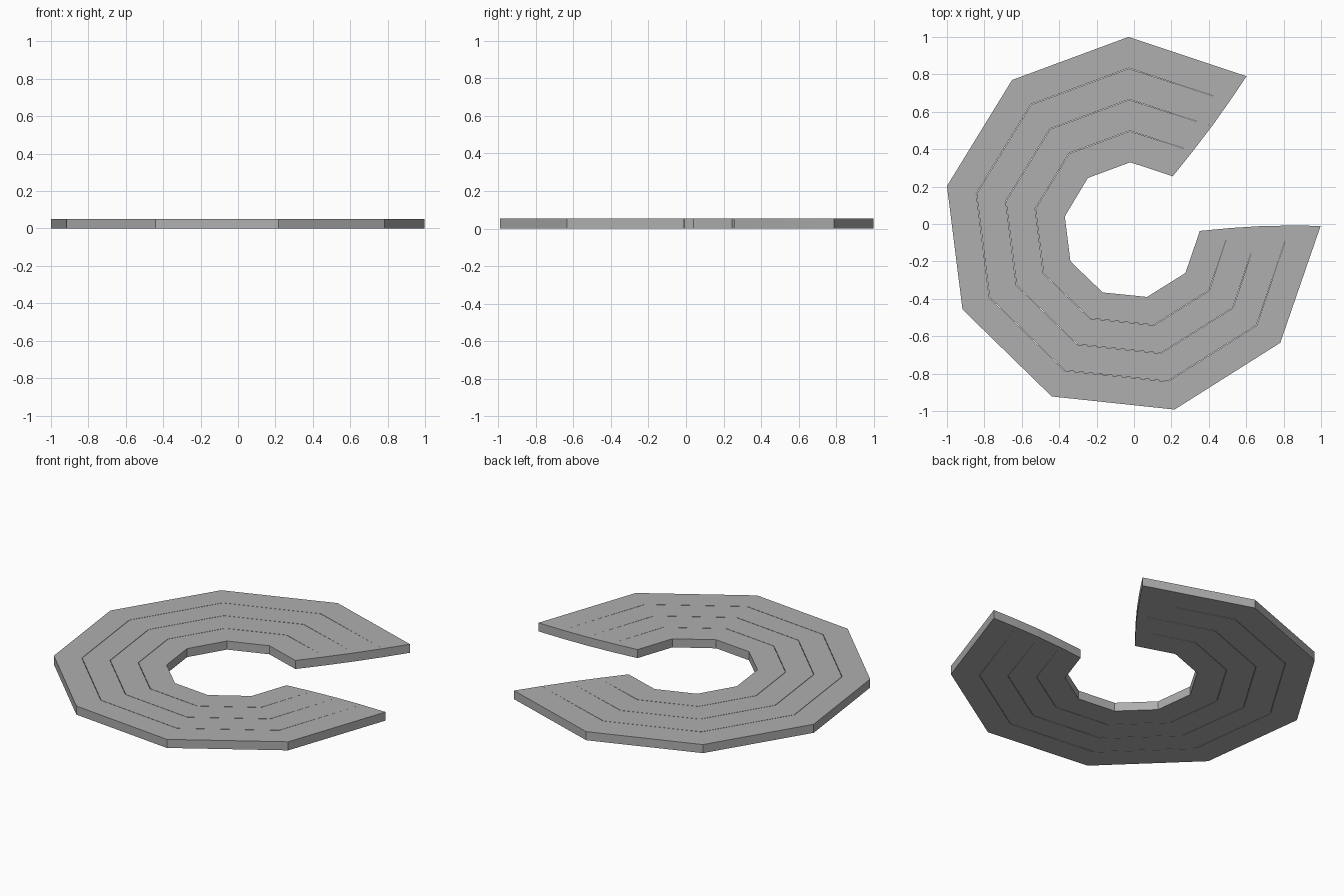
import bpy, bmesh, math
from mathutils import Vector

if "Cube" in bpy.data.objects:
    bpy.data.objects.remove(bpy.data.objects["Cube"])

HEIGHT = 0.052
BANDS = 4
SEAM = 0.002  # half seam width as a share of the ring's width

# Corner points of the outer and inner rims, clockwise from the lower end
OUTER = [(0.998, -0.01), (0.782, -0.635), (0.217, -0.992), (-0.44, -0.922), (-0.917, -0.457),
         (-1.0, 0.203), (-0.652, 0.77), (-0.03, 1.0), (0.602, 0.79)]
INNER = [(0.352, -0.037), (0.275, -0.262), (0.07, -0.39), (-0.167, -0.366), (-0.34, -0.2),
         (-0.37, 0.04), (-0.247, 0.246), (-0.02, 0.33), (0.207, 0.255)]

dark_grey = bpy.data.materials.new("dark_grey")
dark_grey.diffuse_color = (0.43, 0.43, 0.43, 1)
dark_grey.use_nodes = True
dark_grey.node_tree.nodes["Principled BSDF"].inputs["Base Color"].default_value = dark_grey.diffuse_color


def rim(t, shift):
    """Rim between outer (t=0) and inner (t=1), with slightly bowed ends.
    The shift opens a hairline seam that closes at both ends."""
    last = len(OUTER) - 1
    pts = [Vector(a).lerp(Vector(b), t + (shift if 0 < i < last else 0))
           for i, (a, b) in enumerate(zip(OUTER, INNER))]
    bow = 0.012 * math.sin(math.pi * t)
    pts[0].y += bow
    pts[-1].x += bow
    return pts


def make_band(name, k):
    """Closed flat slab between two neighbouring rims."""
    outer = rim(k / BANDS, SEAM if k > 0 else 0)
    inner = rim((k + 1) / BANDS, -SEAM if k < BANDS - 1 else 0)
    bm = bmesh.new()
    rows = []
    for a, b in zip(outer, inner):
        rows.append([bm.verts.new((p.x, p.y, z))
                     for p, z in ((a, 0), (b, 0), (b, HEIGHT), (a, HEIGHT))])
    for r, s in zip(rows, rows[1:]):
        for i in range(4):
            j = (i + 1) % 4
            bm.faces.new((r[i], r[j], s[j], s[i]))
    bm.faces.new(rows[0])
    bm.faces.new(rows[-1])
    bmesh.ops.recalc_face_normals(bm, faces=bm.faces)
    mesh = bpy.data.meshes.new(name)
    bm.to_mesh(mesh)
    bm.free()
    mesh.materials.append(dark_grey)
    bpy.context.collection.objects.link(bpy.data.objects.new(name, mesh))


# Concentric bands of the open ring
for k in range(BANDS):
    make_band(f"ring_band_{k + 1}", k)
